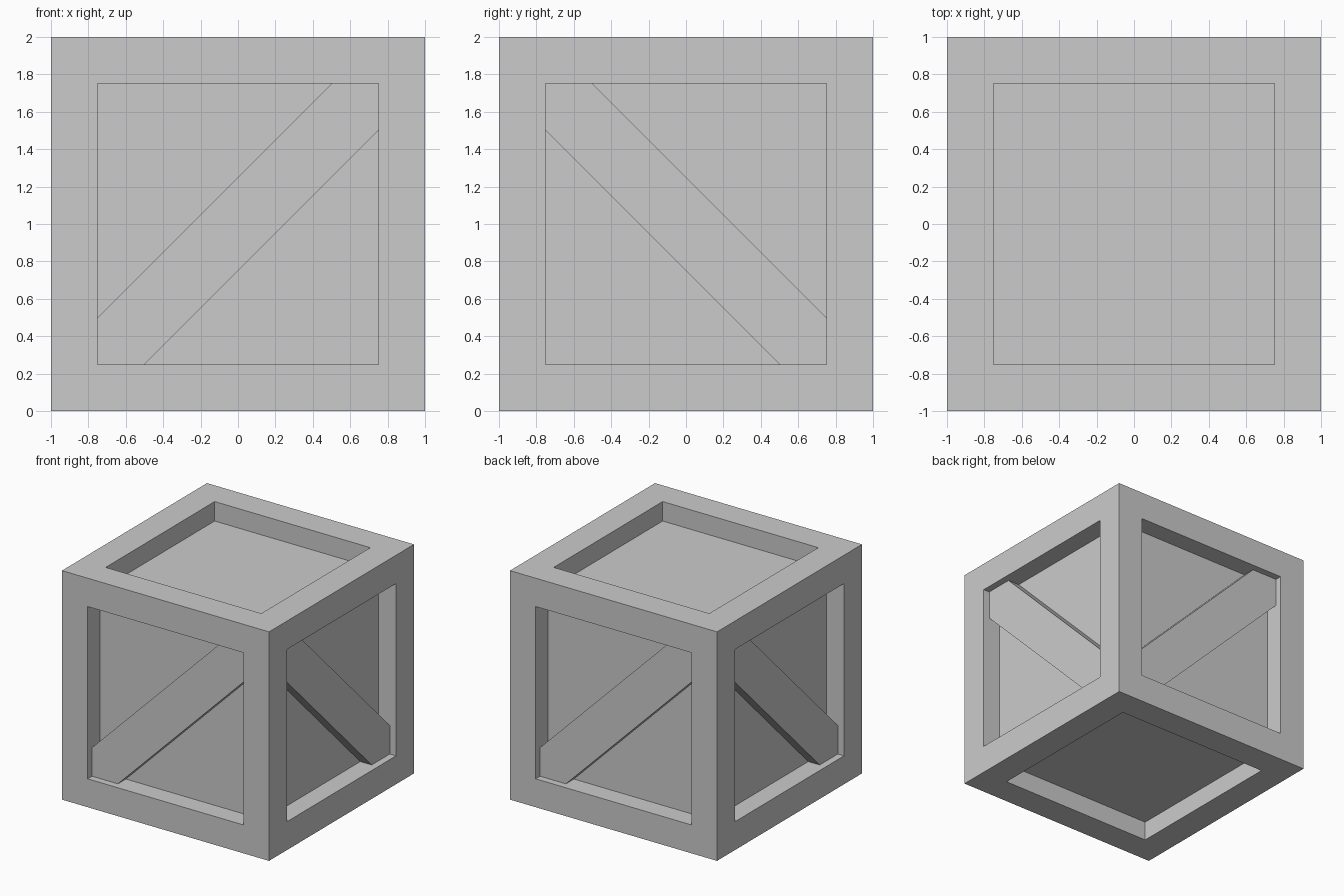
import bpy, bmesh
from math import pi
from mathutils import Matrix, Vector

if "Cube" in bpy.data.objects:
    bpy.data.objects.remove(bpy.data.objects["Cube"])

HALF, OPEN = 1.0, 0.752        # half crate size, half panel opening
RECESS, BRACE_TOP = 0.17, 0.06  # depth of panels and of brace faces
CENTRE = Matrix.Translation((0, 0, 1))


def add_object(name, bm):
    bmesh.ops.recalc_face_normals(bm, faces=bm.faces[:])
    mesh = bpy.data.meshes.new(name)
    bm.to_mesh(mesh)
    bm.free()
    ob = bpy.data.objects.new(name, mesh)
    bpy.context.collection.objects.link(ob)
    return ob


# Crate body: cube with a recessed panel in each of the six sides
bm = bmesh.new()
bmesh.ops.create_cube(bm, size=2 * HALF, matrix=CENTRE)
panels = bm.faces[:]
bmesh.ops.inset_individual(bm, faces=panels, thickness=HALF - OPEN,
                           use_even_offset=True)
for face in bmesh.ops.extrude_discrete_faces(bm, faces=panels)["faces"]:
    bmesh.ops.translate(bm, verts=face.verts[:], vec=face.normal * -RECESS)
add_object("crate_body", bm)


# Diagonal brace: hexagonal board filling two corners of the opening
def brace(name, angle, flip):
    o, c = OPEN, OPEN - 0.25
    outline = [(-o, -o), (-c, -o), (o, c), (o, o), (c, o), (-o, -c)]
    bm = bmesh.new()
    verts = [bm.verts.new((x * flip, -HALF + BRACE_TOP, z)) for x, z in outline]
    face = bm.faces.new(verts)
    ext = bmesh.ops.extrude_face_region(bm, geom=[face], use_keep_orig=True)
    moved = [g for g in ext["geom"] if isinstance(g, bmesh.types.BMVert)]
    bmesh.ops.translate(bm, verts=moved, vec=Vector((0, RECESS - BRACE_TOP, 0)))
    bm.transform(CENTRE @ Matrix.Rotation(angle, 4, 'Z'))
    add_object(name, bm)


# Front and back rise to the right, the two sides fall to the right
for i, side in enumerate(("front", "right", "back", "left")):
    brace(side + "_brace", i * pi / 2, 1 if i % 2 == 0 else -1)
